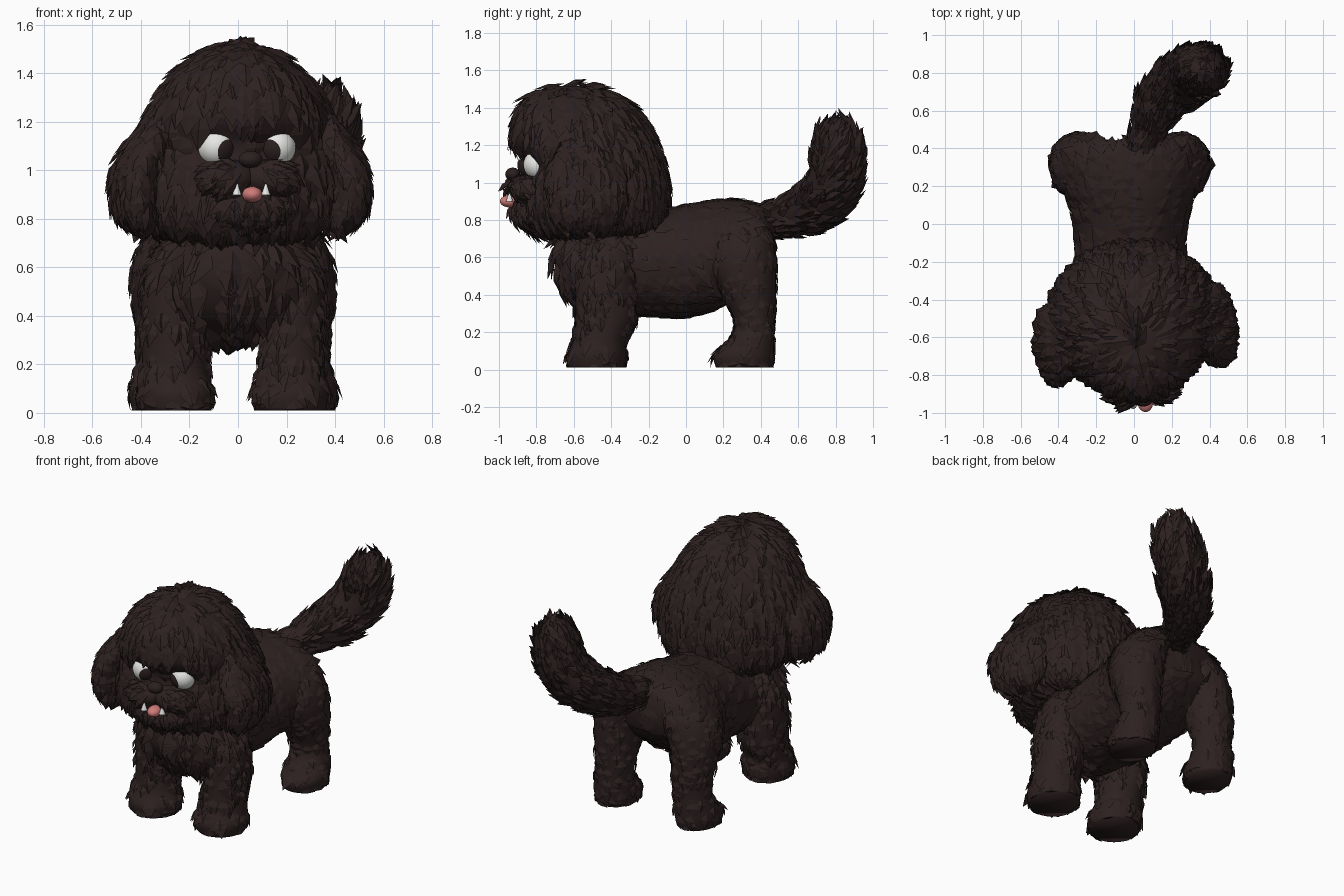
import bpy, bmesh, math, random
from mathutils import Vector, Matrix, Quaternion

random.seed(4)
if "Cube" in bpy.data.objects:
    bpy.data.objects.remove(bpy.data.objects["Cube"])


def material(name, rgb):
    m = bpy.data.materials.new(name)
    m.use_nodes = True
    m.diffuse_color = (*rgb, 1)
    m.node_tree.nodes["Principled BSDF"].inputs["Base Color"].default_value = (*rgb, 1)
    return m


FUR = material("dark brown fur", (0.027, 0.015, 0.015))
NOSE = material("nose and iris", (0.024, 0.014, 0.014))
WHITE = material("eye and tooth white", (0.8, 0.8, 0.78))
PINK = material("tongue pink", (0.62, 0.2, 0.19))

# The head is turned slightly towards the model's left
PIVOT = Matrix.Translation((0, -0.53, 0))
TURN = PIVOT @ Matrix.Rotation(0.13, 4, 'Z') @ PIVOT.inverted()
EYES = [Vector((s * 0.125, -0.81, 1.095)) for s in (-1, 1)]
MUZZLE = Vector((0, -0.93, 1.02))
MID = -0.02


def finish(name, bm, mats, turned=False):
    if turned:
        bm.transform(TURN)
    mesh = bpy.data.meshes.new(name)
    bm.to_mesh(mesh)
    bm.free()
    for m in mats:
        mesh.materials.append(m)
    ob = bpy.data.objects.new(name, mesh)
    bpy.context.collection.objects.link(ob)


def spline(rows, steps=4):
    """Catmull-Rom through rows of (x, y, z, radius, radius)."""
    rows = [Vector(r) for r in rows]
    out = []
    for i in range(len(rows) - 1):
        a, b, c, d = rows[max(i - 1, 0)], rows[i], rows[i + 1], rows[min(i + 2, len(rows) - 1)]
        for k in range(steps):
            t = k / steps
            out.append(b + (c - a) * (t / 2) + (a * 2 - b * 5 + c * 4 - d) * (t * t / 2)
                       + (b * 3 - a - c * 3 + d) * (t ** 3 / 2))
    return out + [rows[-1]]


def loft(rows, ref, axis=None, seg=28):
    """Skin of elliptical rings; rings follow the path unless an axis is given."""
    bm = bmesh.new()
    rings, pts = [], spline(rows)
    for i, r in enumerate(pts):
        tangent = Vector(axis) if axis else (
            pts[min(i + 1, len(pts) - 1)] - pts[max(i - 1, 0)]).to_3d()
        u = tangent.cross(Vector(ref)).normalized()
        v = u.cross(tangent).normalized()
        ring = []
        for k in range(seg):
            a = math.tau * k / seg
            ring.append(bm.verts.new(Vector(r[:3]) + u * r[3] * math.cos(a) + v * r[4] * math.sin(a)))
        rings.append(ring)
    for a, b in zip(rings, rings[1:]):
        for k in range(seg):
            bm.faces.new((a[k], a[k - 1], b[k - 1], b[k]))
    for cap in (rings[0], rings[-1]):
        bm.faces.new(cap)
    bmesh.ops.recalc_face_normals(bm, faces=bm.faces)
    return bm


def ellipsoid(centre, radii, seg=24, turn=Quaternion()):
    bm = bmesh.new()
    bmesh.ops.create_uvsphere(bm, u_segments=seg, v_segments=seg // 2, radius=1,
                              matrix=Matrix.LocRotScale(Vector(centre), turn, Vector(radii)))
    for f in bm.faces:
        f.smooth = True
    return bm


def add_fur(bm, count, style):
    """Scatter leaf-shaped locks over the skin; style gives flow, length, width, lift."""
    for f in bm.faces:
        f.smooth = True
    bm.normal_update()
    faces = list(bm.faces)
    picks = random.choices(faces, [f.calc_area() for f in faces], k=count)
    for f in picks:
        n = f.normal.copy()
        if n.z < -0.9 and f.calc_center_median().z < 0.1:
            continue
        w = [random.random() + 0.01 for _ in f.verts]
        p = sum((v.co * k for v, k in zip(f.verts, w)), Vector()) / sum(w)
        flow, length, width, lift = style(p, n)
        d = flow - n * flow.dot(n)
        if d.length < 0.01:
            continue
        d.normalize()
        d = Matrix.Rotation(random.uniform(-0.25, 0.25), 3, n) @ d
        s = n.cross(d)
        size = random.uniform(0.7, 1.25)
        length, width, lift = length * size, width * size, lift * random.uniform(0.4, 1.3)
        tip = p + d * length * 0.6 + n * lift
        front_eye = any((q - e).length < 0.095 for e in EYES for q in (p, tip))
        mouth = abs(tip.x) < 0.075 and tip.y < -0.85 and 0.86 < tip.z < 1.0
        if front_eye or mouth:
            continue
        belly = p + d * length * 0.12
        co = [p - d * length * 0.4 - n * 0.008, belly + s * width / 2 + n * 0.003,
              belly - s * width / 2 + n * 0.003, belly + n * (lift * 0.7 + 0.007), tip]
        for c in co:
            c.z = max(c.z, 0.01)
        root, left, right, ridge, tip = [bm.verts.new(c) for c in co]
        for tri in ((root, ridge, left), (root, right, ridge), (ridge, tip, left), (right, tip, ridge)):
            bm.faces.new(tri)


def hair_style(p, n):
    flow = (p - Vector((0, -0.63, 1.6))).normalized() + Vector((0, 0, -0.5))
    return flow, 0.16, 0.09, 0.035 if n.z > 0.95 else 0.018


def ear_style(p, n):
    return Vector((0, 0, -1)), 0.13, 0.08, 0.014


def muzzle_style(p, n):
    return (p - MUZZLE).normalized() + Vector((0, 0, -0.4)), 0.1, 0.055, 0.015


def body_style(p, n):
    if p.y < -0.38:
        return Vector((0, 0.1, -1)), 0.17, 0.1, 0.035
    return Vector((0, 0.7, -0.5)), 0.15, 0.09, 0.006


def leg_style(p, n):
    return Vector((0, 0.1, -1)), 0.11, 0.07, 0.016 if p.y < 0 and p.z > 0.15 else 0.008


def tail_style(p, n):
    return Vector((0.25, 0.6, 0.25 + 3 * max(p.z - 0.85, 0))), 0.15, 0.07, 0.025


# Torso, from chest to rump
torso = loft([(MID, -0.70, 0.60, 0.12, 0.09), (MID, -0.62, 0.58, 0.24, 0.19),
              (MID, -0.45, 0.54, 0.32, 0.24), (MID, -0.25, 0.56, 0.295, 0.27),
              (MID, 0.0, 0.58, 0.30, 0.30), (MID, 0.2, 0.63, 0.35, 0.28),
              (MID, 0.36, 0.68, 0.35, 0.21), (MID, 0.44, 0.69, 0.24, 0.13)], (0, 0, 1), (0, 1, 0))
add_fur(torso, 600, body_style)
finish("torso", torso, [FUR])

# Legs with broad paws
FRONT_LEG = [(0.235, -0.48, 0.01, 0.145, 0.15), (0.235, -0.48, 0.08, 0.16, 0.16),
             (0.24, -0.46, 0.16, 0.14, 0.14), (0.24, -0.43, 0.28, 0.135, 0.16),
             (0.24, -0.43, 0.45, 0.14, 0.16), (0.22, -0.42, 0.62, 0.13, 0.15),
             (0.2, -0.4, 0.72, 0.08, 0.1)]
HIND_LEG = [(0.29, 0.31, 0.01, 0.125, 0.15), (0.29, 0.31, 0.08, 0.14, 0.16),
            (0.285, 0.35, 0.16, 0.125, 0.12), (0.275, 0.365, 0.25, 0.12, 0.105),
            (0.275, 0.34, 0.4, 0.135, 0.14), (0.265, 0.31, 0.55, 0.155, 0.17),
            (0.22, 0.3, 0.7, 0.16, 0.165), (0.16, 0.29, 0.82, 0.1, 0.1)]
for side, s in (("left", 1), ("right", -1)):
    for part, rows in (("front", FRONT_LEG), ("hind", HIND_LEG)):
        leg = loft([(MID + s * x, *rest) for x, *rest in rows], (0, 1, 0), (0, 0, 1))
        add_fur(leg, 220, leg_style)
        finish(f"{side}_{part}_leg", leg, [FUR])

# Plumed tail curling upwards
tail = loft([(0.02, 0.36, 0.8, 0.07, 0.07), (0.07, 0.5, 0.81, 0.09, 0.085),
             (0.13, 0.63, 0.85, 0.12, 0.12), (0.23, 0.74, 0.92, 0.135, 0.145),
             (0.32, 0.805, 1.05, 0.14, 0.145), (0.36, 0.81, 1.18, 0.13, 0.13),
             (0.37, 0.795, 1.27, 0.1, 0.095), (0.37, 0.785, 1.32, 0.05, 0.045)], (1, 0, 0))
add_fur(tail, 380, tail_style)
finish("tail", tail, [FUR])

# Head: rows of height, front, back, half width
HEAD = [(0.715, -0.74, -0.25, 0.22), (0.75, -0.83, -0.15, 0.35), (0.83, -0.88, -0.105, 0.43),
        (0.95, -0.88, -0.095, 0.45), (1.1, -0.86, -0.12, 0.42), (1.22, -0.93, -0.16, 0.38),
        (1.37, -0.91, -0.25, 0.29), (1.46, -0.84, -0.36, 0.19), (1.515, -0.71, -0.53, 0.08)]
head = loft([(0, (f + b) / 2, z, w, (b - f) / 2) for z, f, b, w in HEAD], (0, 1, 0), (0, 0, 1), 40)
add_fur(head, 1000, hair_style)
finish("head", head, [FUR], True)

for side, s in (("left", 1), ("right", -1)):
    # Hanging ear
    ear = loft([(s * x, -0.59, z, rx, ry) for z, x, rx, ry in
                ((0.75, 0.4, 0.04, 0.09), (0.79, 0.42, 0.075, 0.16), (0.87, 0.44, 0.09, 0.2),
                 (1.0, 0.435, 0.09, 0.21), (1.11, 0.39, 0.08, 0.18), (1.23, 0.33, 0.04, 0.1))],
               (0, 1, 0), (0, 0, 1))
    add_fur(ear, 200, ear_style)
    finish(f"{side}_ear", ear, [FUR], True)

    # Moustache pad
    pad = ellipsoid((s * 0.085, -0.85, 0.965), (0.12, 0.11, 0.08))
    add_fur(pad, 110, muzzle_style)
    finish(f"{side}_moustache", pad, [FUR], True)

    # Eye with a round iris looking inwards
    gaze = Vector((-s * 0.55, -0.8, -0.23)).normalized()
    eye = ellipsoid(EYES[s > 0], (0.078,) * 3, 48, gaze.to_track_quat('Z', 'Y'))
    eye.normal_update()
    for f in eye.faces:
        f.material_index = int(f.normal.dot(gaze) > 0.8)
    finish(f"{side}_eye", eye, [WHITE, NOSE], True)

    # Lower fang
    fang = bmesh.new()
    bmesh.ops.create_cone(fang, segments=10, radius1=0.02, radius2=0.004, depth=0.045, cap_ends=True,
                          matrix=Matrix.Translation((s * 0.06, -0.955, 0.92)))
    finish(f"{side}_fang", fang, [WHITE], True)

# Chin, nose and tongue
chin = ellipsoid((0, -0.83, 0.85), (0.17, 0.11, 0.1))
add_fur(chin, 120, muzzle_style)
finish("chin", chin, [FUR], True)
for name, centre, radii, mat in (("nose", (0, -0.93, 1.045), (0.05, 0.04, 0.035), NOSE),
                                 ("tongue", (0.005, -0.945, 0.9), (0.042, 0.055, 0.033), PINK)):
    finish(name, ellipsoid(centre, radii), [mat], True)
